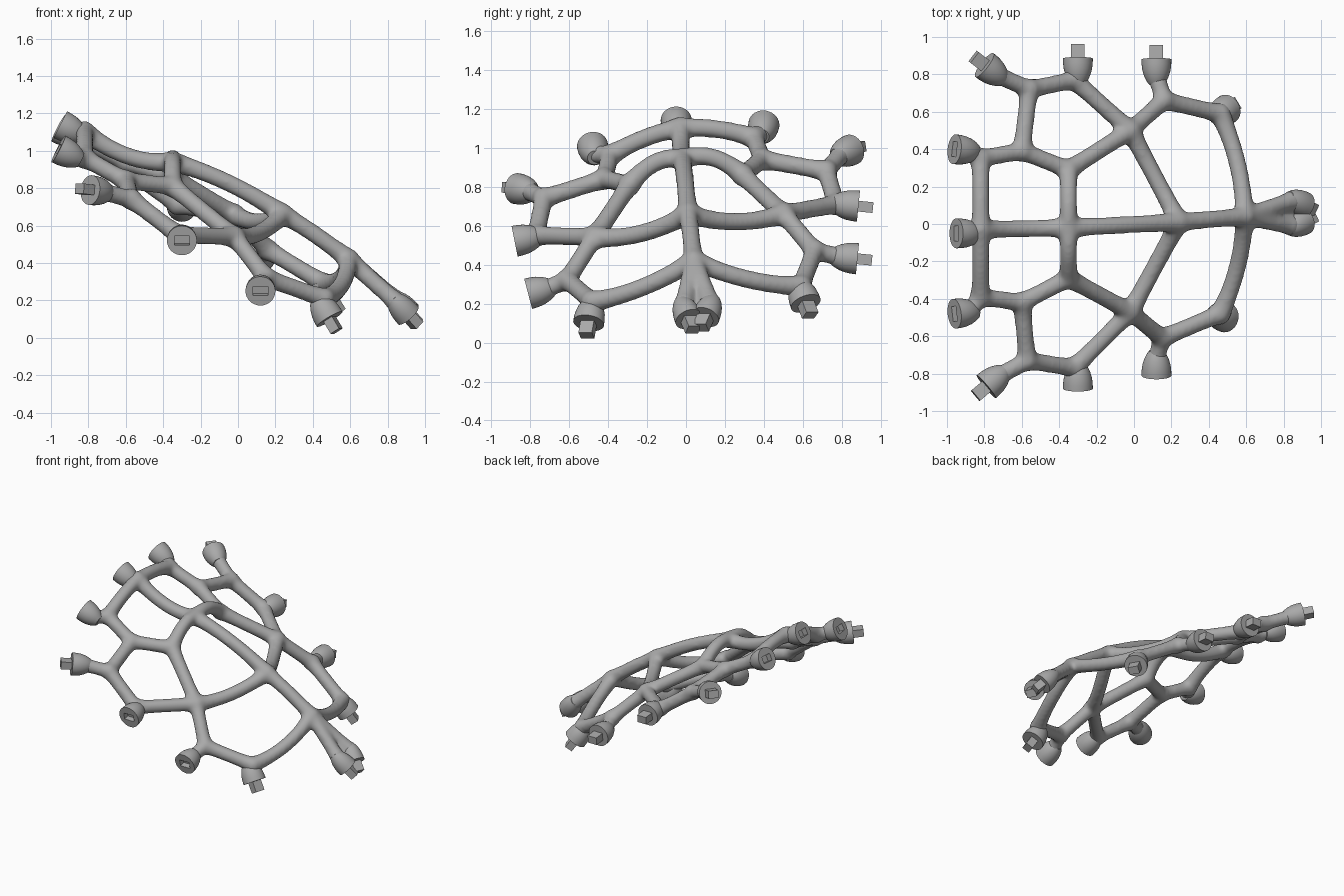
import bpy, bmesh
from mathutils import Vector, Matrix

if "Cube" in bpy.data.objects:
    bpy.data.objects.remove(bpy.data.objects["Cube"], do_unlink=True)

grey = bpy.data.materials.new("plain_grey")
grey.use_nodes = True
colour = (0.4, 0.4, 0.4, 1)
grey.diffuse_color = colour
grey.node_tree.nodes["Principled BSDF"].inputs["Base Color"].default_value = colour


def add_object(name, mesh):
    obj = bpy.data.objects.new(name, mesh)
    bpy.context.collection.objects.link(obj)
    return obj


def finish(obj, angle):
    obj.data.materials.clear()
    obj.data.materials.append(grey)
    bpy.ops.object.select_all(action="DESELECT")
    obj.select_set(True)
    bpy.context.view_layer.objects.active = obj
    bpy.ops.object.shade_smooth_by_angle(angle=angle)


def baked(obj):
    deps = bpy.context.evaluated_depsgraph_get()
    mesh = bpy.data.meshes.new_from_object(obj.evaluated_get(deps))
    name = obj.name
    bpy.data.objects.remove(obj, do_unlink=True)
    return add_object(name, mesh)


# Joints of the net: spine, then left (l) and right (r) branches
joints = {
    "spine_low": (.59, .04, .42), "spine_mid": (.24, .01, .66),
    "spine_high": (-.35, -.02, .94), "spine_top": (-.82, -.03, 1.1),
    "top_l": (-.82, .35, 1.05), "fork_l": (-.6, .39, .94), "arch_l": (-.35, .29, .86),
    "hub_l": (-.02, .5, .66), "low_l": (.16, .66, .47), "foot_l": (.46, .59, .29),
    "back_l": (-.56, .72, .88), "side_l": (-.32, .77, .71),
    "top_r": (-.82, -.39, .96), "fork_r": (-.6, -.42, .84), "arch_r": (-.35, -.29, .81),
    "hub_r": (-.02, -.47, .54), "low_r": (.15, -.61, .32), "foot_r": (.46, -.48, .21),
    "back_r": (-.57, -.73, .74), "side_r": (-.32, -.77, .55),
}
joints = {k: Vector(v) for k, v in joints.items()}

# Struts: start joint, end joint, bow of the middle
struts = [
    ("spine_low", "spine_mid", (0, 0, .01)),
    ("spine_mid", "spine_high", (0, 0, .03)),
    ("spine_high", "spine_top", (0, 0, -.05)),
]
for s in "lr":
    pairs = [("top", "fork"), ("fork", "arch"), ("arch", "hub"), ("fork", "back"),
             ("back", "side"), ("side", "hub"), ("hub", "low"), ("low", "foot")]
    struts += [(a + "_" + s, b + "_" + s, (0, 0, 0)) for a, b in pairs]
    struts += [
        ("spine_top", "top_" + s, (0, 0, .02)),
        ("spine_high", "arch_" + s, (0, 0, .05)),
        ("spine_mid", "hub_" + s, (0, 0, -.04)),
        ("spine_low", "foot_" + s, (.03, 0, -.03)),
    ]

# Connectors: joint, centre of flat end, direction, has a peg
ends = {
    "top_connector": ("spine_top", (-.95, -.05, 1.14), (-.88, 0, .45), False),
    "left_top_connector": ("top_l", (-.96, .4, 1.12), (-.88, .1, .45), False),
    "right_top_connector": ("top_r", (-.96, -.48, 1.01), (-.88, -.1, .45), False),
    "left_back_connector": ("back_l", (-.8, .85, .99), (-.75, .58, .25), True),
    "right_back_connector": ("back_r", (-.79, -.87, .79), (-.74, -.62, .1), True),
    "left_side_connector": ("side_l", (-.3, .885, .7), (0, 1, -.1), True),
    "right_side_connector": ("side_r", (-.3, -.88, .52), (0, -1, -.2), False),
    "left_low_connector": ("low_l", (.12, .88, .43), (0, 1, -.1), True),
    "right_low_connector": ("low_r", (.12, -.81, .25), (0, -.95, -.25), False),
    "left_foot_connector": ("foot_l", (.5, .615, .2), (.5, .3, -.8), True),
    "right_foot_connector": ("foot_r", (.49, -.5, .1), (.5, -.15, -.85), True),
    "tip_connector_left": ("spine_low", (.91, .1, .13), (.62, -.3, -.7), True),
    "tip_connector_right": ("spine_low", (.91, .015, .12), (.62, .3, -.7), True),
}

# Net of tubes that flare towards the joints
curve = bpy.data.curves.new("tubes", "CURVE")
curve.dimensions = "3D"
curve.bevel_depth = 1
curve.bevel_resolution = 4
curve.use_fill_caps = True


def add_tube(a, b, bow=(0, 0, 0), steps=14):
    spline = curve.splines.new("POLY")
    spline.points.add(steps)
    for i, point in enumerate(spline.points):
        t = i / steps
        point.co = (*(a.lerp(b, t) + Vector(bow) * 4 * t * (1 - t)), 1)
        point.radius = .048 + .012 * (2 * t - 1) ** 4


for a, b, bow in struts:
    add_tube(joints[a], joints[b], bow)
for joint, centre, way, peg in ends.values():
    add_tube(joints[joint], Vector(centre) - Vector(way).normalized() * .09)

net = baked(add_object("strut_net", curve))
bm = bmesh.new()
bm.from_mesh(net.data)
for p in joints.values():
    bmesh.ops.create_icosphere(bm, subdivisions=3, radius=.06, matrix=Matrix.Translation(p))
bm.to_mesh(net.data)
bm.free()
remesh = net.modifiers.new("blend", "REMESH")
remesh.mode = "VOXEL"
remesh.voxel_size = .013
smooth = net.modifiers.new("soften", "SMOOTH")
smooth.factor = .5
smooth.iterations = 14
net = baked(net)
finish(net, 3.1)


def box(name, size, place):
    bm = bmesh.new()
    bmesh.ops.create_cube(bm, size=1, matrix=place @ Matrix.Diagonal((*size, 1)))
    mesh = bpy.data.meshes.new(name)
    bm.to_mesh(mesh)
    bm.free()
    return add_object(name, mesh)


# Dome connectors, each with a peg or a slot in its flat end
dome = [(.08, 0), (.079, -.03), (.075, -.06), (.066, -.09), (.054, -.115), (.04, -.135)]
for name, (joint, centre, way, peg) in ends.items():
    turn = Vector(way).to_track_quat("Z", "Y").to_matrix().to_4x4()
    place = Matrix.Translation(centre) @ turn
    scale = .9 if name.startswith("tip") else 1
    bm = bmesh.new()
    rings = []
    for r, h in dome:
        ring = bmesh.ops.create_circle(bm, segments=32, radius=r * scale)["verts"]
        for v in ring:
            v.co.z = h
        rings.append(ring)
    for low, high in zip(rings, rings[1:]):
        for i in range(len(low)):
            j = (i + 1) % len(low)
            bm.faces.new((low[i], low[j], high[j], high[i]))
    bm.faces.new(rings[0])
    bm.faces.new(rings[-1])
    bmesh.ops.recalc_face_normals(bm, faces=bm.faces)
    bm.transform(place)
    mesh = bpy.data.meshes.new(name)
    bm.to_mesh(mesh)
    bm.free()
    cap = add_object(name, mesh)
    if peg:
        pin = box(name + "_peg", (.072, .055, .11), place @ Matrix.Translation((0, 0, .02)))
        finish(pin, .5)
    else:
        cutter = box("slot_cutter", (.08, .05, .08), place)
        cutter.hide_render = True
        cut = cap.modifiers.new("slot", "BOOLEAN")
        cut.operation = "DIFFERENCE"
        cut.solver = "EXACT"
        cut.object = cutter
        cap = baked(cap)
        bpy.data.objects.remove(cutter, do_unlink=True)
    finish(cap, .6)
